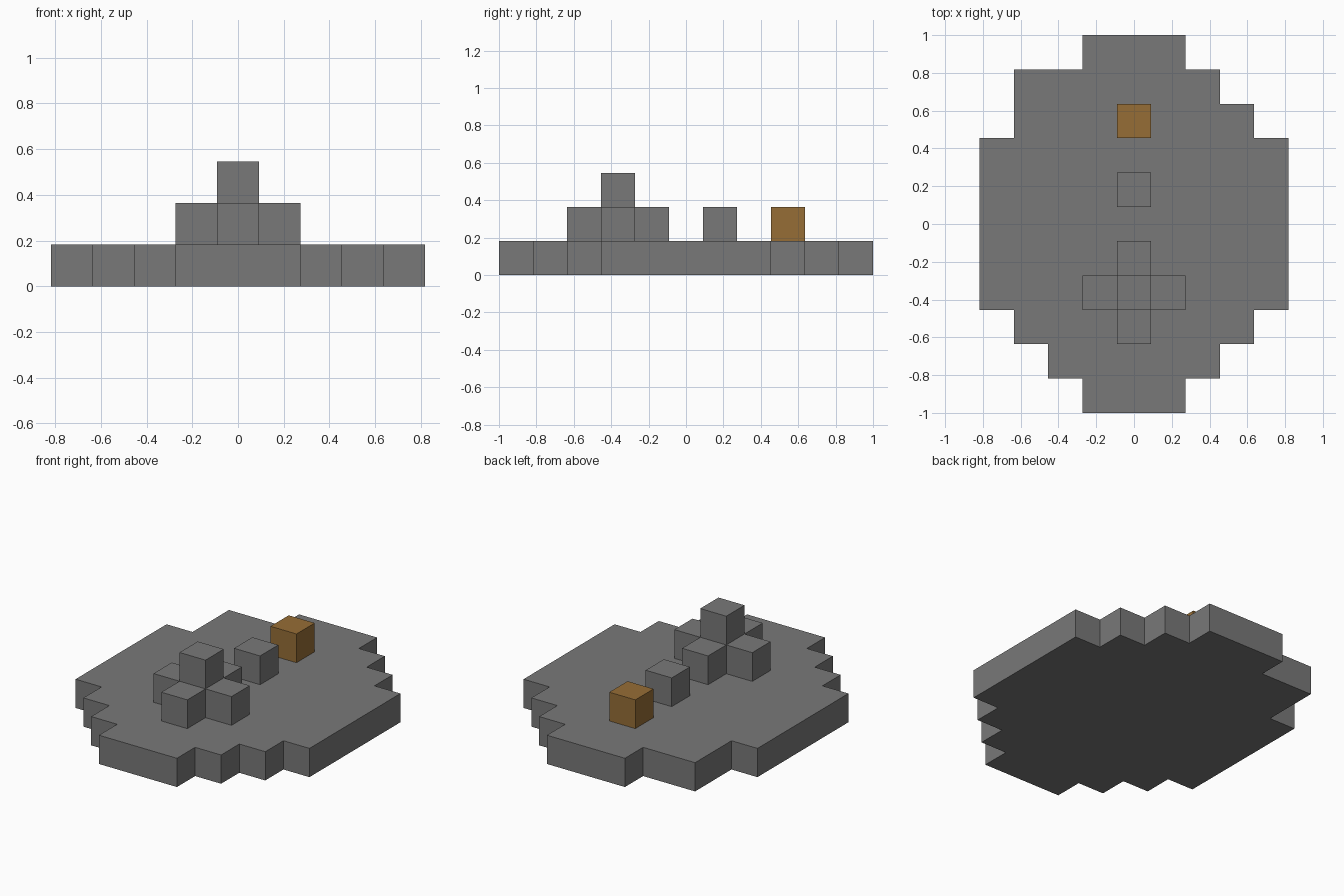
import bpy
import bmesh

U = 2 / 11  # edge length of one block


def make_material(name, rgb):
    mat = bpy.data.materials.new(name)
    mat.use_nodes = True
    color = (*rgb, 1.0)
    mat.diffuse_color = color
    bsdf = next(n for n in mat.node_tree.nodes if n.type == 'BSDF_PRINCIPLED')
    bsdf.inputs["Base Color"].default_value = color
    return mat


def stepped_slab(name, rows, first_row, level, mat):
    """Extrude a stepped outline; rows hold (start, count, first column, last column)."""
    right, left = [], []
    y = first_row
    for count, lo, hi in rows:
        for edge in (y, y + count):
            right.append(((hi + 0.5) * U, edge * U - 1))
            left.append(((lo - 0.5) * U, edge * U - 1))
        y += count
    outline = list(dict.fromkeys(right + left[::-1]))

    bm = bmesh.new()
    base = bm.faces.new([bm.verts.new((x, y, level * U)) for x, y in outline])
    top = bmesh.ops.extrude_face_region(bm, geom=[base], use_keep_orig=True)
    verts = [g for g in top["geom"] if isinstance(g, bmesh.types.BMVert)]
    bmesh.ops.translate(bm, verts=verts, vec=(0, 0, U))
    bmesh.ops.recalc_face_normals(bm, faces=bm.faces[:])
    mesh = bpy.data.meshes.new(name)
    bm.to_mesh(mesh)
    bm.free()
    mesh.materials.append(mat)
    obj = bpy.data.objects.new(name, mesh)
    bpy.context.collection.objects.link(obj)
    return obj


default = bpy.data.objects.get("Cube")
if default:
    bpy.data.objects.remove(default, do_unlink=True)

stone = make_material("stone grey", (0.19, 0.19, 0.19))
wood = make_material("wood brown", (0.305, 0.155, 0.037))

# Stepped oval platform: rows are (depth in blocks, first column, last column)
platform_rows = [(1, -1, 1), (1, -2, 2), (1, -3, 3), (5, -4, 4),
                 (1, -3, 3), (1, -3, 2), (1, -1, 1)]
stepped_slab("platform", platform_rows, 0, 0, stone)

# Cross-shaped mound with a raised centre block
stepped_slab("cross_mound", [(1, 0, 0), (1, -1, 1), (1, 0, 0)], 2, 1, stone)
stepped_slab("mound_top", [(1, 0, 0)], 3, 2, stone)

# Single blocks behind the mound
stepped_slab("stone_block", [(1, 0, 0)], 6, 1, stone)
stepped_slab("wooden_block", [(1, 0, 0)], 8, 1, wood)
